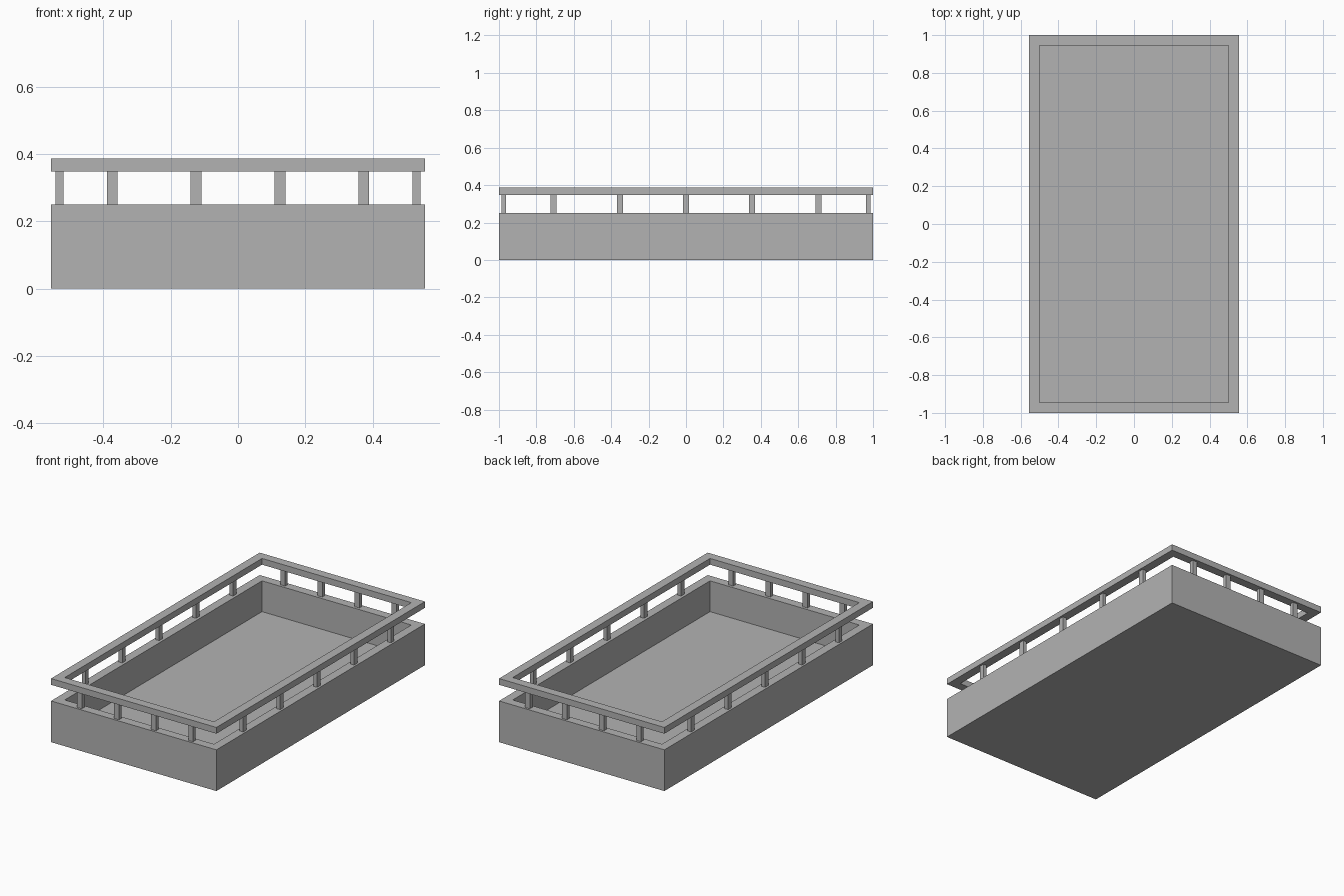
import bpy
import bmesh
from mathutils import Matrix, Vector

cube = bpy.data.objects.get("Cube")
if cube:
    bpy.data.objects.remove(cube, do_unlink=True)

HALF_X, HALF_Y, WALL = 0.555, 1.0, 0.054
FLOOR, DECK, RAIL_LOW, RAIL_TOP = 0.063, 0.25, 0.348, 0.386

grey = bpy.data.materials.new("plain_grey")
grey.use_nodes = True
colour = (0.45, 0.45, 0.45, 1)
grey.diffuse_color = colour
grey.node_tree.nodes["Principled BSDF"].inputs["Base Color"].default_value = colour


def finish(name, bm):
    mesh = bpy.data.meshes.new(name)
    bm.to_mesh(mesh)
    bm.free()
    mesh.materials.append(grey)
    obj = bpy.data.objects.new(name, mesh)
    bpy.context.collection.objects.link(obj)
    return obj


def add_box(bm, centre, size):
    matrix = Matrix.Translation(centre) @ Matrix.Diagonal((*size, 1))
    return bmesh.ops.create_cube(bm, size=1, matrix=matrix)["verts"]


def outer_block(bm, low, high):
    add_box(bm, (0, 0, (low + high) / 2), (2 * HALF_X, 2 * HALF_Y, high - low))


def inset_cap(bm, up):
    # Inset the top or bottom face by the wall thickness
    bm.normal_update()
    face = next(f for f in bm.faces if f.normal.z * up > 0.9)
    bmesh.ops.inset_region(bm, faces=[face], thickness=WALL, use_even_offset=True)
    return face


# Open tray: block with its inset top pushed down to the floor
bm = bmesh.new()
outer_block(bm, 0, DECK)
top = inset_cap(bm, 1)
moved = bmesh.ops.extrude_discrete_faces(bm, faces=[top])["faces"][0]
bmesh.ops.translate(bm, verts=moved.verts, vec=Vector((0, 0, FLOOR - DECK)))
bmesh.ops.recalc_face_normals(bm, faces=bm.faces)
finish("tray", bm)

# Rail: rectangular frame, its two inset caps bridged into an opening
bm = bmesh.new()
outer_block(bm, RAIL_LOW, RAIL_TOP)
caps = [inset_cap(bm, 1), inset_cap(bm, -1)]
rims = [e for f in caps for e in f.edges]
bmesh.ops.delete(bm, geom=caps, context="FACES_ONLY")
bmesh.ops.bridge_loops(bm, edges=rims)
bmesh.ops.recalc_face_normals(bm, faces=bm.faces)
finish("top_rail", bm)

# Posts along each side, between tray and rail
LONG, THIN = 0.032, 0.024
mid, tall = (DECK + RAIL_LOW) / 2, RAIL_LOW - DECK
for sign, long_name, short_name in ((-1, "right_posts", "front_posts"),
                                    (1, "left_posts", "back_posts")):
    bm = bmesh.new()
    for i in range(-2, 3):
        add_box(bm, (sign * 0.53, i * 0.354, mid), (THIN, LONG, tall))
    finish(long_name, bm)
    bm = bmesh.new()
    for i in range(4):
        add_box(bm, ((i - 1.5) * 0.249, sign * 0.975, mid), (LONG, THIN, tall))
    finish(short_name, bm)
